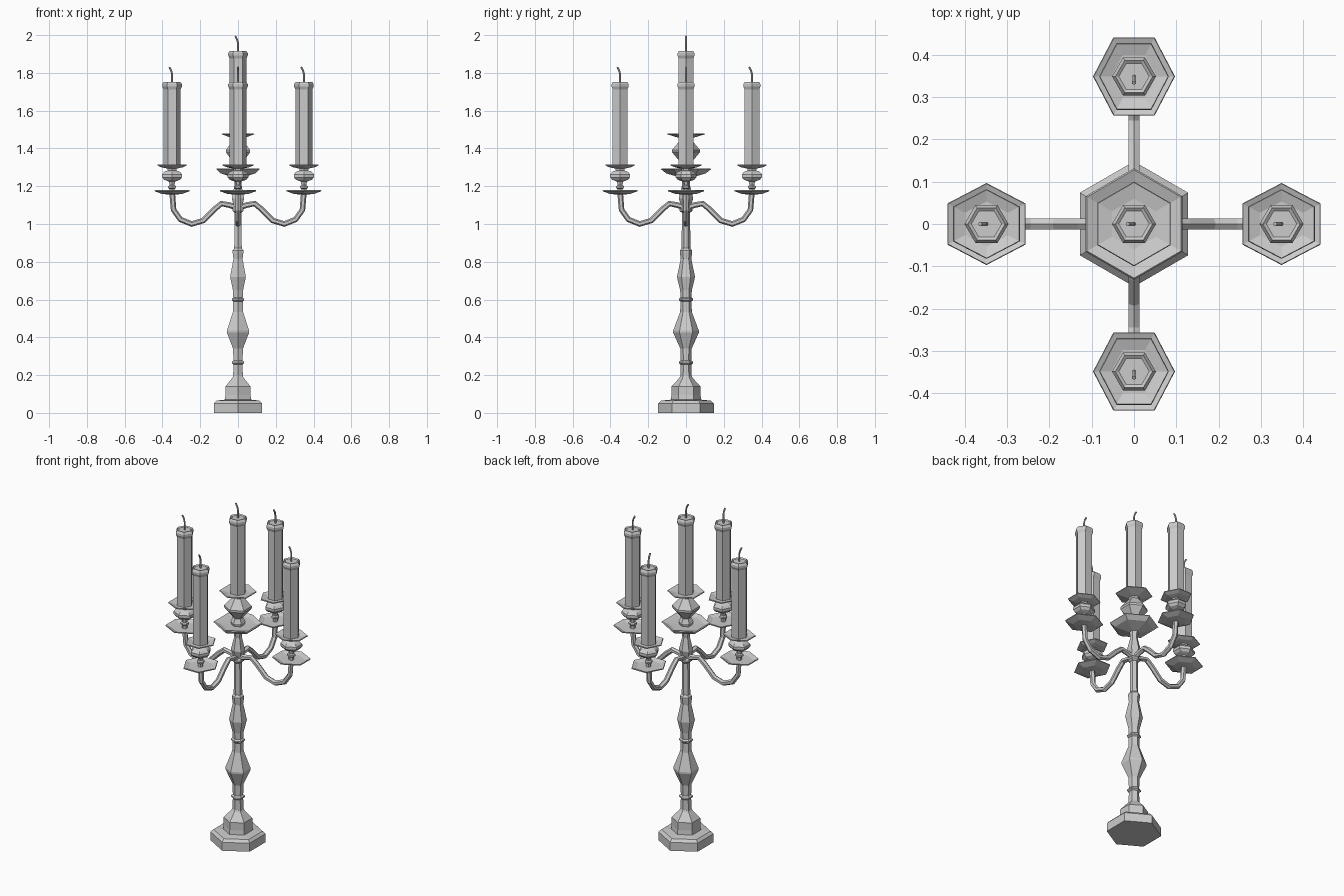
import bpy
import bmesh
from math import cos, sin, pi
from mathutils import Matrix, Vector

cube = bpy.data.objects.get("Cube")
if cube:
    bpy.data.objects.remove(cube, do_unlink=True)

grey = bpy.data.materials.new("plain grey")
grey.use_nodes = True
colour = (0.6, 0.6, 0.6, 1)
grey.diffuse_color = colour
grey.node_tree.nodes["Principled BSDF"].inputs["Base Color"].default_value = colour


def add_object(name, bm, matrix):
    bmesh.ops.recalc_face_normals(bm, faces=bm.faces)
    mesh = bpy.data.meshes.new(name)
    bm.to_mesh(mesh)
    bm.free()
    mesh.materials.append(grey)
    obj = bpy.data.objects.new(name, mesh)
    obj.matrix_world = matrix
    bpy.context.collection.objects.link(obj)
    return obj


def skin(rings):
    """Closed skin over a stack of point rings."""
    bm = bmesh.new()
    loops = [[bm.verts.new(p) for p in ring] for ring in rings]
    n = len(loops[0])
    for a, b in zip(loops, loops[1:]):
        for i in range(n):
            j = (i + 1) % n
            bm.faces.new((a[i], a[j], b[j], b[i]))
    bm.faces.new(loops[0][::-1])
    bm.faces.new(loops[-1])
    return bm


def turned(name, profile, matrix=Matrix(), start=pi / 2, sx=1, sy=1):
    """Six-sided turned part from (radius, height) pairs."""
    angles = [start + k * pi / 3 for k in range(6)]
    rings = [[(sx * r * cos(a), sy * r * sin(a), z) for a in angles]
             for r, z in profile]
    return add_object(name, skin(rings), matrix)


def tube(name, path, radius, matrix, sides=6):
    """Round bar along a path in the xz plane."""
    pts = [Vector((x, 0, z)) for x, z in path]
    rings = []
    for i, p in enumerate(pts):
        t = (pts[min(i + 1, len(pts) - 1)] - pts[max(i - 1, 0)]).normalized()
        across = Vector((t.z, 0, -t.x))
        rings.append([p + radius * (across * cos(k * 2 * pi / sides)
                                    + Vector((0, 1, 0)) * sin(k * 2 * pi / sides))
                      for k in range(sides)])
    return add_object(name, skin(rings), matrix)


def candle(prefix, matrix, spin):
    """Candle with flared lip and a bent wick."""
    turned(prefix + "_candle",
           [(0.045, 0), (0.045, 0.405), (0.052, 0.42), (0.052, 0.432),
            (0.044, 0.445), (0.036, 0.44)], matrix, start=-spin)
    tube(prefix + "_wick",
         [(0, 0.43), (0, 0.485), (-0.005, 0.505), (-0.015, 0.523)],
         0.005, matrix)


# Stepped foot
turned("base", [(0.148, 0), (0.148, 0.05), (0.132, 0.065), (0.08, 0.07),
                (0.077, 0.095), (0.077, 0.14), (0.035, 0.185), (0.03, 0.195)])

# Column with swellings and rings
turned("column", [
    (0.03, 0.18), (0.028, 0.255), (0.037, 0.262), (0.037, 0.27), (0.028, 0.278),
    (0.03, 0.34), (0.068, 0.425), (0.068, 0.435), (0.031, 0.535), (0.029, 0.59),
    (0.037, 0.597), (0.037, 0.605), (0.029, 0.612), (0.031, 0.65), (0.048, 0.72),
    (0.028, 0.815), (0.033, 0.85), (0.033, 0.86), (0.023, 0.872), (0.022, 1.06),
    (0.035, 1.07), (0.035, 1.08), (0.024, 1.09), (0.038, 1.135),
    (0.02, 1.21), (0.025, 1.25)])

# Central holder: broad pan, vase and drip dish
turned("center_pan", [(0.025, 1.245), (0.105, 1.268), (0.132, 1.29),
                      (0.128, 1.295), (0.1, 1.285), (0.035, 1.282)])
turned("center_vase", [(0.035, 1.28), (0.04, 1.3), (0.028, 1.325), (0.074, 1.38),
                       (0.074, 1.392), (0.03, 1.445), (0.035, 1.47)])
turned("center_dish", [(0.035, 1.455), (0.1, 1.475), (0.098, 1.48),
                       (0.06, 1.472)])
candle("center", Matrix.Translation((0, 0, 1.472)), 0)

# Four arms, each carrying a pan, cup, dish and candle
arm_path = [(0, 1.085), (0.045, 1.1), (0.088, 1.108), (0.125, 1.078),
            (0.185, 1.018), (0.245, 1.0), (0.305, 1.024), (0.341, 1.075),
            (0.348, 1.16)]
reach = 0.349
for quarter, label in enumerate(("left", "back", "right", "front")):
    arm_turn = Matrix.Rotation(quarter * pi / 2, 4, "Z")
    tube(label + "_arm", arm_path, 0.015, arm_turn)

    # Opposite holders face the same way
    spin = (quarter % 2) * pi / 2
    spot = arm_turn @ Vector((reach, 0, 0))
    place = Matrix.Translation(spot) @ Matrix.Rotation(spin, 4, "Z")
    stretch = {"sx": 1.07, "sy": 0.97}
    turned(label + "_pan", [(0.018, 1.155), (0.06, 1.16), (0.1, 1.174),
                            (0.098, 1.179), (0.07, 1.169), (0.018, 1.168)],
           place, **stretch)
    turned(label + "_cup", [(0.014, 1.16), (0.014, 1.185), (0.022, 1.19),
                            (0.022, 1.2), (0.014, 1.206), (0.018, 1.225),
                            (0.045, 1.234), (0.057, 1.247), (0.057, 1.263),
                            (0.045, 1.276), (0.024, 1.284), (0.03, 1.305)],
           place, **stretch)
    turned(label + "_dish", [(0.03, 1.294), (0.06, 1.3), (0.085, 1.31),
                             (0.083, 1.315), (0.055, 1.306)],
           place, **stretch)
    candle(label, place @ Matrix.Translation((0, 0, 1.308)), spin)
